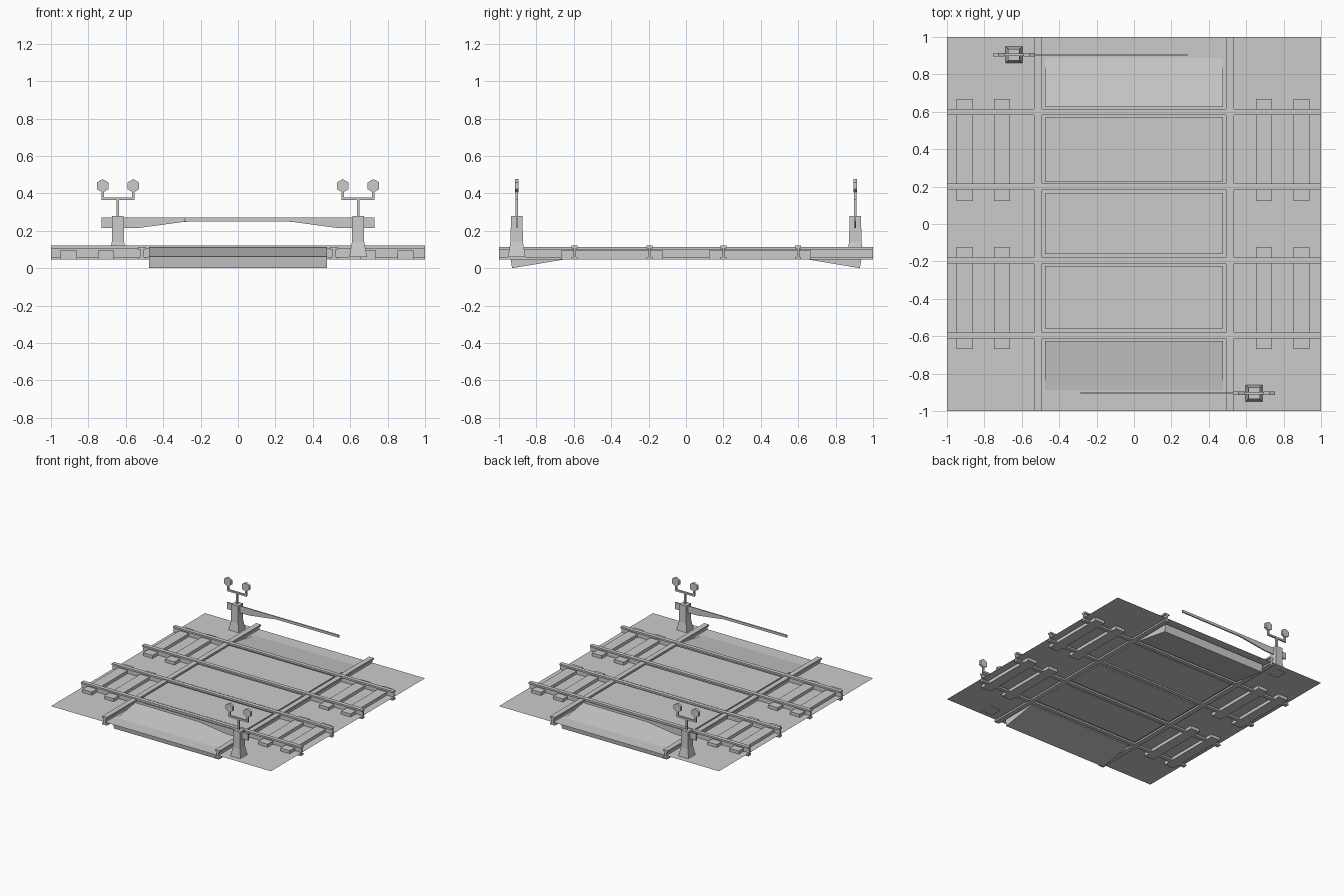
import bpy, math
from mathutils import Matrix

cube = bpy.data.objects.get("Cube")
if cube:
    bpy.data.objects.remove(cube, do_unlink=True)

grey = bpy.data.materials.new("plain_grey")
grey.use_nodes = True
grey.diffuse_color = (0.6, 0.6, 0.6, 1)
grey.node_tree.nodes["Principled BSDF"].inputs["Base Color"].default_value = (0.6, 0.6, 0.6, 1)

GROUND = 0.07


def mesh_object(name, verts, faces):
    mesh = bpy.data.meshes.new(name)
    mesh.from_pydata(verts, [], faces)
    mesh.materials.append(grey)
    obj = bpy.data.objects.new(name, mesh)
    bpy.context.collection.objects.link(obj)
    return obj


def loft(name, rings):
    """Closed solid through rings with equal point counts, ordered counter-clockwise along the path."""
    n = len(rings[0])
    verts = [p for ring in rings for p in ring]
    faces = [tuple(reversed(range(n))), tuple(range(len(verts) - n, len(verts)))]
    for r in range(len(rings) - 1):
        for i in range(n):
            j = (i + 1) % n
            faces.append((r * n + i, r * n + j, (r + 1) * n + j, (r + 1) * n + i))
    return mesh_object(name, verts, faces)


def square(x, y, z, w, d):
    return [(x + sx * w / 2, y + sy * d / 2, z)
            for sx, sy in ((-1, -1), (1, -1), (1, 1), (-1, 1))]


def box(name, x0, x1, y0, y1, z0, z1):
    x, y, w, d = (x0 + x1) / 2, (y0 + y1) / 2, x1 - x0, y1 - y0
    return loft(name, [square(x, y, z0, w, d), square(x, y, z1, w, d)])


def extrude_x(name, profile, x0, x1):
    """Extrude a counter-clockwise (y, z) profile along x."""
    return loft(name, [[(x, y, z) for y, z in profile] for x in (x0, x1)])


def extrude_y(name, profile, y, thick):
    """Extrude a counter-clockwise (x, z) profile along y."""
    return loft(name, [[(x, yy, z) for x, z in profile]
                       for yy in (y + thick / 2, y - thick / 2)])


def i_profile(half, web, bottom, top, flange):
    right = [(half, bottom), (half, bottom + flange), (web, bottom + flange),
             (web, top - flange), (half, top - flange), (half, top)]
    return right + [(-a, z) for a, z in reversed(right)]


# Ground sheet
mesh_object("ground", square(0, 0, GROUND, 2, 2), [(0, 1, 2, 3)])

# Four rails along x and the two road edge beams along y
for i, y in enumerate((-0.595, -0.195, 0.2, 0.6)):
    rail = i_profile(0.016, 0.006, 0.045, 0.12, 0.014)
    extrude_x(f"rail_{i + 1}", [(y + a, z) for a, z in rail], -1, 1)
for side, x in (("left", 0.513), ("right", -0.513)):
    beam = i_profile(0.021, 0.008, 0.045, 0.113, 0.014)
    extrude_y(f"road_beam_{side}", [(x + a, z) for a, z in beam], 0, 2)

# Sleepers at both ends of each track
for track, y in (("front", -0.395), ("back", 0.395)):
    for i, x in enumerate((-0.905, -0.705, 0.695, 0.895)):
        box(f"sleeper_{track}_{i + 1}", x - 0.043, x + 0.043, y - 0.273, y + 0.273, 0.045, 0.095)

# Road panels between the rails
for i, (y0, y1) in enumerate(((-0.56, -0.225), (-0.16, 0.165), (0.225, 0.57))):
    box(f"road_panel_{i + 1}", -0.477, 0.477, y0, y1, 0.05, 0.11)

# Sloping approach ramps
ramp = [(0.63, 0.05), (0.93, 0.0), (0.94, 0.062), (0.625, 0.111)]
extrude_x("ramp_back", ramp, -0.477, 0.477)
extrude_x("ramp_front", [(-y, z) for y, z in reversed(ramp)], -0.477, 0.477)


# Barrier with post, arm and twin lamps; the front one is turned half round
def barrier(end, angle):
    x, y = -0.642, 0.905
    parts = [loft(f"barrier_post_{end}", [square(x, y, z, w, w) for z, w in
                                          ((0.06, 0.094), (0.14, 0.066), (0.28, 0.062))])]
    arm = [(-0.73, 0.215), (-0.53, 0.215), (-0.285, 0.248), (0.285, 0.25),
           (0.285, 0.27), (-0.73, 0.27)]
    parts.append(extrude_y(f"barrier_arm_{end}", arm, y, 0.01))
    t = 0.007
    parts.append(box(f"lamp_mast_{end}", x - t, x + t, y - t, y + t, 0.28, 0.365))
    parts.append(box(f"lamp_crossbar_{end}", x - 0.089, x + 0.089, y - t, y + t, 0.363, 0.377))
    for side, s in (("left", 1), ("right", -1)):
        lx = x + s * 0.082
        parts.append(box(f"lamp_stem_{end}_{side}", lx - t, lx + t, y - t, y + t, 0.377, 0.415))
        hexagon = [(lx + 0.036 * math.sin(-a * math.pi / 3),
                    0.44 + 0.036 * math.cos(a * math.pi / 3)) for a in range(6)]
        parts.append(extrude_y(f"lamp_{end}_{side}", hexagon, y, 0.02))
    for part in parts:
        part.data.transform(Matrix.Rotation(angle, 4, "Z"))


barrier("back", 0)
barrier("front", math.pi)
